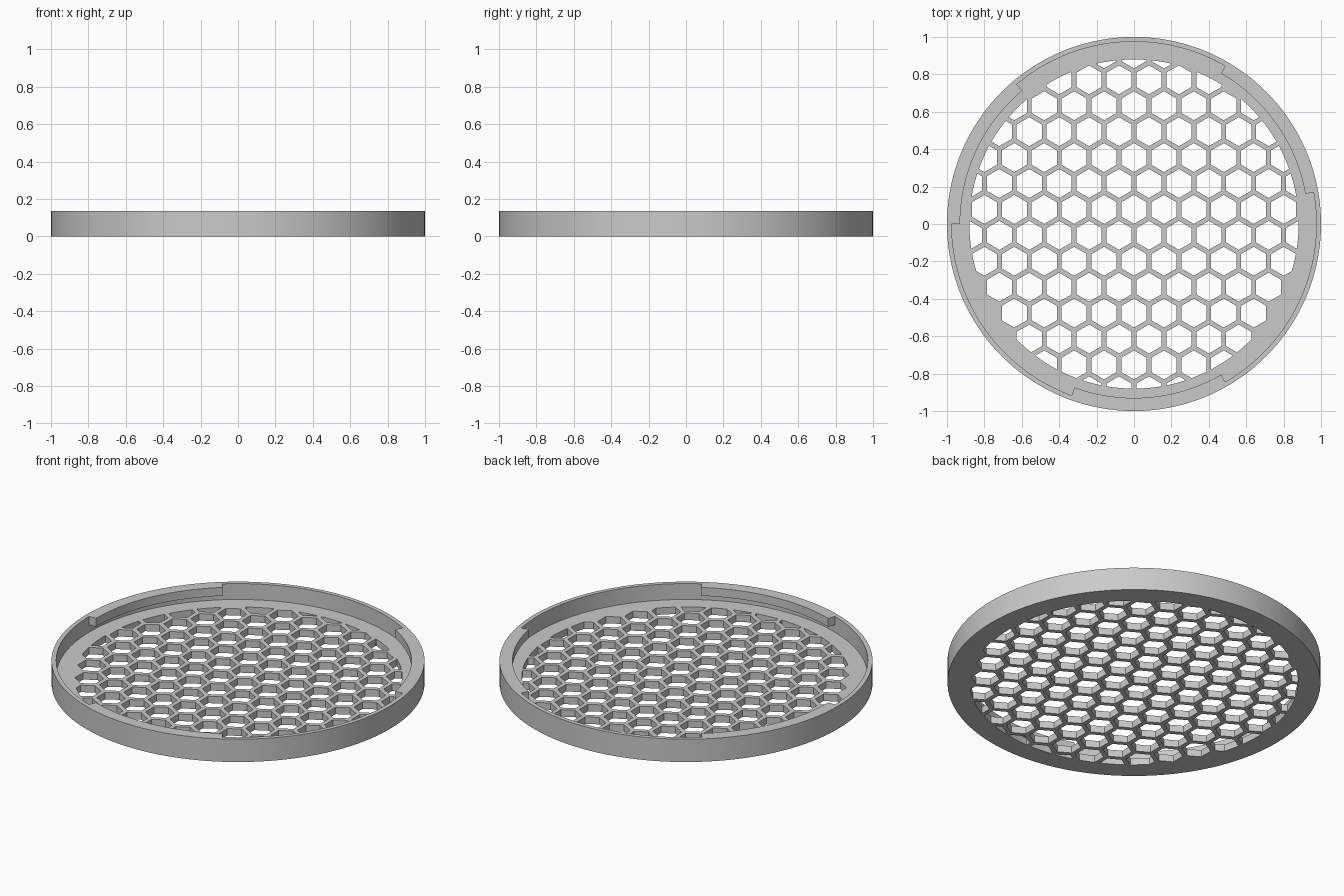
import bpy, bmesh, math

if "Cube" in bpy.data.objects:
    bpy.data.objects.remove(bpy.data.objects["Cube"])

SIDES = 144
STEP = 360 / SIDES
H, FLOOR, LIP_Z = 0.135, 0.041, 0.085
R_OUT, R_IN, R_LIP, R_MESH = 1.0, 0.975, 0.93, 0.88
LIPS = [(10, 60), (130, 180), (250, 300)]   # bayonet lips, in degrees

grey = bpy.data.materials.new("grey_plastic")
grey.diffuse_color = (0.59, 0.59, 0.59, 1)
grey.use_nodes = True
grey.node_tree.nodes["Principled BSDF"].inputs["Base Color"].default_value = grey.diffuse_color


def make_object(name, bm):
    bmesh.ops.recalc_face_normals(bm, faces=bm.faces)
    mesh = bpy.data.meshes.new(name)
    bm.to_mesh(mesh)
    bm.free()
    mesh.materials.append(grey)
    ob = bpy.data.objects.new(name, mesh)
    bpy.context.collection.objects.link(ob)
    return ob


def prism(bm, pts, z0, z1):
    low = [bm.verts.new((x, y, z0)) for x, y in pts]
    high = [bm.verts.new((x, y, z1)) for x, y in pts]
    bm.faces.new(low[::-1])
    bm.faces.new(high)
    n = len(pts)
    for i in range(n):
        j = (i + 1) % n
        bm.faces.new((low[i], low[j], high[j], high[i]))


def circle(r):
    return [(r * math.cos(math.radians(i * STEP)), r * math.sin(math.radians(i * STEP)))
            for i in range(SIDES)]


def boolean(target, cutter, operation):
    mod = target.modifiers.new("cut", 'BOOLEAN')
    mod.operation, mod.solver, mod.object = operation, 'EXACT', cutter
    bpy.context.view_layer.objects.active = target
    bpy.ops.object.modifier_apply(modifier=mod.name)
    bpy.data.objects.remove(cutter)


def is_lip(i):
    a = ((i % SIDES) + 0.5) * STEP
    return any(s < a < e for s, e in LIPS)


# Cup: floor, outer wall and three inward lips with a gap below them
bm = bmesh.new()


def ring(r, z):
    return [bm.verts.new((x, y, z)) for x, y in circle(r)]


base, rim = ring(R_OUT, 0), ring(R_OUT, H)
wall_top, wall_mid, wall_low = ring(R_IN, H), ring(R_IN, LIP_Z), ring(R_IN, FLOOR)
lip_top, lip_low = ring(R_LIP, H), ring(R_LIP, LIP_Z)
bm.faces.new(base[::-1])
bm.faces.new(wall_low)
for i in range(SIDES):
    j = (i + 1) % SIDES
    bands = [(base, rim), (rim, wall_top), (wall_mid, wall_low)]
    if is_lip(i):
        bands += [(wall_top, lip_top), (lip_top, lip_low), (lip_low, wall_mid)]
    else:
        bands.append((wall_top, wall_mid))
    for a, b in bands:
        bm.faces.new((a[i], a[j], b[j], b[i]))
    if is_lip(i) != is_lip(i - 1):          # end face of a lip
        bm.faces.new((wall_top[i], lip_top[i], lip_low[i], wall_mid[i]))
bmesh.ops.delete(bm, geom=[v for v in bm.verts if not v.link_faces], context='VERTS')
cup = make_object("honeycomb_cap", bm)

# Regular honeycomb holes, clipped to the round opening
PITCH = 0.16
ROW = PITCH * math.sqrt(3) / 2
R_HEX = 0.0774
hexagon = [(R_HEX * math.cos(math.radians(a)), R_HEX * math.sin(math.radians(a)))
           for a in range(30, 390, 60)]
bm = bmesh.new()
for row in range(-7, 7):
    cy = 0.078 + row * ROW
    for col in range(-7, 7):
        cx = col * PITCH + (PITCH / 2 if row % 2 else 0)
        if math.hypot(cx, cy) < R_MESH + 0.05:
            prism(bm, [(cx + x, cy + y) for x, y in hexagon], -0.1, 0.1)
holes = make_object("hole_cutter", bm)
bm = bmesh.new()
prism(bm, circle(R_MESH), -0.2, 0.2)
boolean(holes, make_object("opening_limit", bm), 'INTERSECT')
boolean(cup, holes, 'DIFFERENCE')

# Smooth round walls, sharp edges
bpy.ops.object.select_all(action='DESELECT')
cup.select_set(True)
bpy.context.view_layer.objects.active = cup
bpy.ops.object.shade_smooth_by_angle(angle=math.radians(25))
